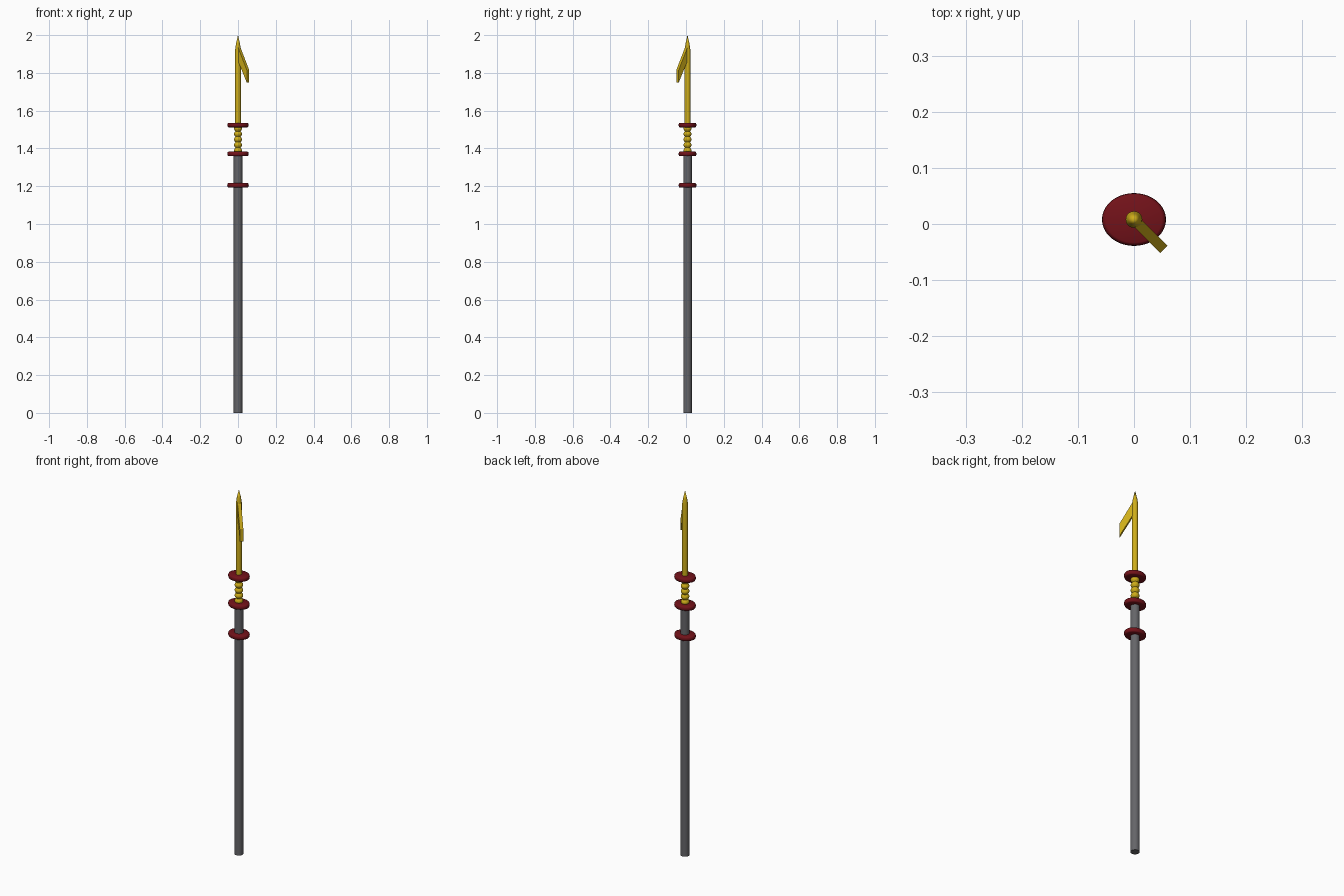
import bpy, bmesh, math
from mathutils import Vector

if "Cube" in bpy.data.objects:
    bpy.data.objects.remove(bpy.data.objects["Cube"])

AXIS_Y = 0.008   # the pole sits slightly behind centre because of the barb


def material(name, rgb):
    m = bpy.data.materials.new(name)
    m.diffuse_color = (*rgb, 1)
    m.use_nodes = True
    m.node_tree.nodes["Principled BSDF"].inputs["Base Color"].default_value = m.diffuse_color
    return m


GREY = material("grey_metal", (0.13, 0.13, 0.14))
RED = material("dark_red", (0.17, 0.006, 0.01))
GOLD = material("gold", (0.62, 0.42, 0.01))


def finish(name, bm, mat, smooth=True):
    bmesh.ops.remove_doubles(bm, verts=bm.verts, dist=1e-6)
    bmesh.ops.recalc_face_normals(bm, faces=bm.faces)
    me = bpy.data.meshes.new(name)
    bm.to_mesh(me)
    bm.free()
    me.materials.append(mat)
    ob = bpy.data.objects.new(name, me)
    bpy.context.collection.objects.link(ob)
    ob.location.y = AXIS_Y
    if smooth:
        bpy.ops.object.select_all(action='DESELECT')
        ob.select_set(True)
        bpy.context.view_layer.objects.active = ob
        bpy.ops.object.shade_smooth_by_angle(angle=math.radians(35))
    return ob


def lathe(name, profile, mat, sides=32):
    """Spin a list of (radius, z) points around the pole axis."""
    bm = bmesh.new()
    verts = [bm.verts.new((r, 0, z)) for r, z in profile]
    edges = [bm.edges.new(p) for p in zip(verts, verts[1:])]
    bmesh.ops.spin(bm, geom=verts + edges, cent=(0, 0, 0), axis=(0, 0, 1),
                   angle=math.tau, steps=sides, use_merge=True)
    return finish(name, bm, mat)


# Pole
lathe("pole", [(0, 0), (0.0225, 0), (0.0225, 1.37), (0, 1.37)], GREY)

# Three oval collars with rounded rims
for i, z in enumerate((1.205, 1.371, 1.524)):
    h, R = 0.012, 0.057
    rim = [(R - h * 0.6 + h * 0.6 * math.cos(a), z + h * math.sin(a))
           for a in [math.radians(-90 + 30 * k) for k in range(7)]]
    collar = lathe(f"collar_{i + 1}", [(0, z - h)] + rim + [(0, z + h)], RED, 48)
    collar.scale.y = 0.825

# Beaded grip between the upper collars
z0, z1, beads, steps = 1.375, 1.52, 5, 8
grip = [(0, z0)]
for k in range(beads * steps + 1):
    t = k / steps
    grip.append((0.014 + 0.0075 * abs(math.sin(math.pi * t)), z0 + (z1 - z0) * t / beads))
lathe("beaded_grip", grip + [(0, z1)], GOLD)

# Spike with pointed tip
lathe("spike", [(0, 1.52), (0.0148, 1.52), (0.0148, 1.925), (0.0105, 1.955), (0, 2.0)], GOLD)

# Backswept barb, a slanted slab pointing to the front right
bm = bmesh.new()
out, side = Vector((1, -1, 0)).normalized(), Vector((1, 1, 0)).normalized()
outline = [(0.004, 1.945), (0.075, 1.815), (0.075, 1.748), (0.004, 1.872)]
face = bm.faces.new([bm.verts.new(out * d - side * 0.009 + Vector((0, 0, z)))
                     for d, z in outline])
ext = bmesh.ops.extrude_face_region(bm, geom=[face])
bmesh.ops.translate(bm, vec=side * 0.018,
                    verts=[v for v in ext["geom"] if isinstance(v, bmesh.types.BMVert)])
finish("barb", bm, GOLD, smooth=False)
